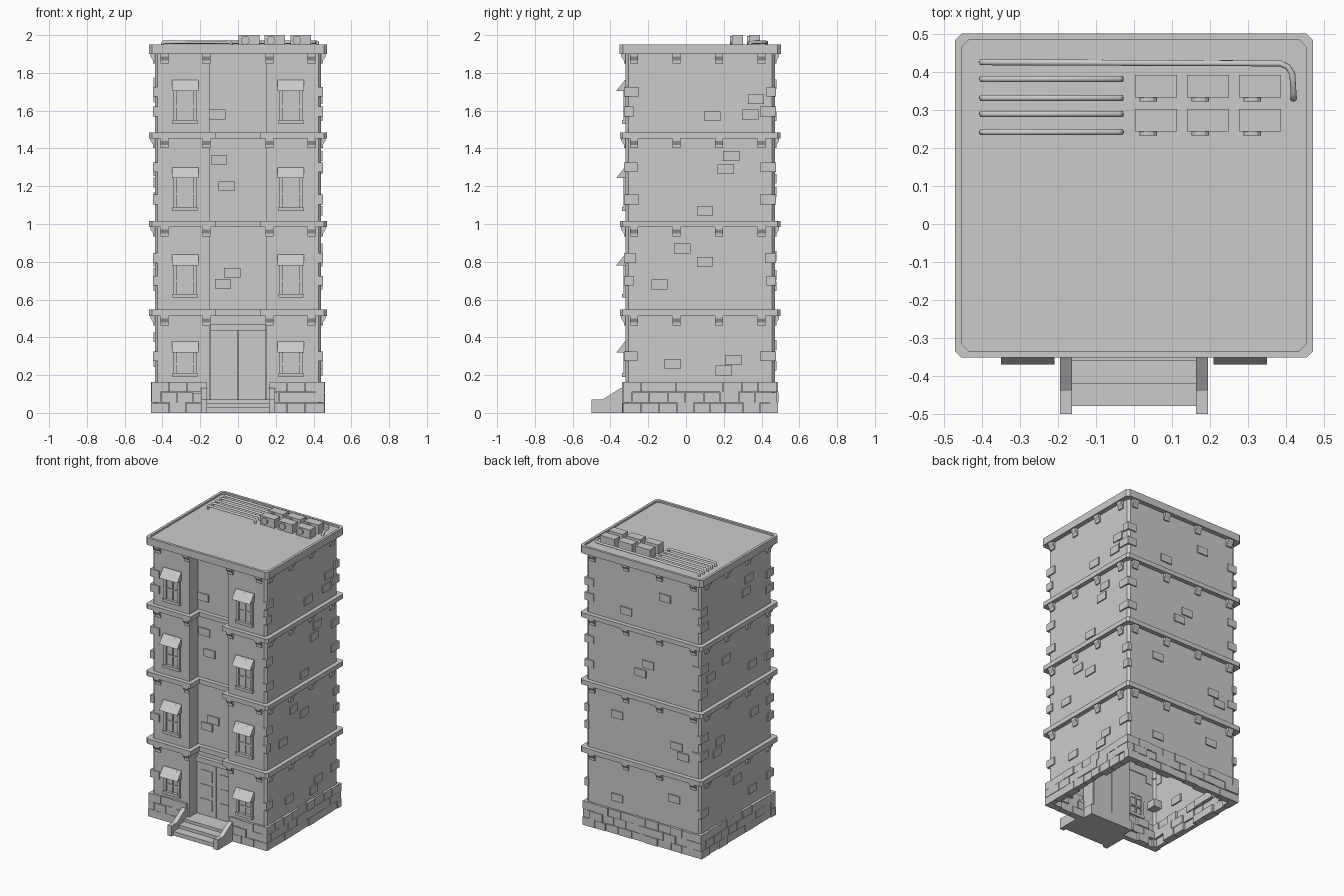
import bpy, bmesh, random
from math import radians
from mathutils import Matrix, Vector

if "Cube" in bpy.data.objects:
    bpy.data.objects.remove(bpy.data.objects["Cube"])

random.seed(4)
I = Matrix.Identity(4)
BANDS = [(0.513, 0.547), (0.984, 1.016), (1.453, 1.484)]
ROOF = (1.9, 1.95)

# wall frames: local x runs along the wall, local -y points outward
def frame(x, y, deg):
    return Matrix.Translation((x, y, 0)) @ Matrix.Rotation(radians(deg), 4, 'Z')
FRONT, RIGHT = frame(0, -0.32, 0), frame(0.44, 0, 90)
BACK, LEFT = frame(0, 0.47, 180), frame(-0.44, 0, -90)
RECESS = frame(0, -0.225, 0)


def finish(name, bm):
    bmesh.ops.recalc_face_normals(bm, faces=bm.faces)
    me = bpy.data.meshes.new(name)
    bm.to_mesh(me)
    bm.free()
    ob = bpy.data.objects.new(name, me)
    bpy.context.collection.objects.link(ob)
    return ob


def box(bm, x0, x1, y0, y1, z0, z1, m=I):
    mat = m @ Matrix.Translation(((x0 + x1) / 2, (y0 + y1) / 2, (z0 + z1) / 2)) \
        @ Matrix.Diagonal((x1 - x0, y1 - y0, z1 - z0, 1))
    bmesh.ops.create_cube(bm, size=1, matrix=mat)


def prism(bm, prof, x0, x1, m=I):
    """Extrude a (y, z) profile along x."""
    a = [bm.verts.new(m @ Vector((x0, y, z))) for y, z in prof]
    b = [bm.verts.new(m @ Vector((x1, y, z))) for y, z in prof]
    bm.faces.new(a)
    bm.faces.new(b[::-1])
    bridge(bm, a, b)


def bridge(bm, a, b):
    for i in range(len(a)):
        j = (i + 1) % len(a)
        bm.faces.new((a[i], a[j], b[j], b[i]))


def outline(o, notch=True, c=0.015):
    """Building plan grown by o, with clipped corners and an entrance recess."""
    x, f, b, n, r = 0.44 + o, -0.32 - o, 0.47 + o, 0.15 - o, -0.225 - o
    mid = [(-n, f), (-n, r), (n, r), (n, f)] if notch else []
    return [(-x, b - c), (-x, f + c), (-x + c, f)] + mid + \
        [(x - c, f), (x, f + c), (x, b - c), (x - c, b), (-x + c, b)]


def ring(bm, pts, z):
    return [bm.verts.new((x, y, z)) for x, y in pts]


# wall shell, open underneath
bm = bmesh.new()
bridge(bm, ring(bm, outline(0), 0.0), ring(bm, outline(0), 1.91))
finish("walls", bm)

# floor bands
bm = bmesh.new()
for z0, z1 in BANDS:
    loops = [ring(bm, outline(o), z) for o, z in
             ((-0.005, z0), (0.03, z0), (0.03, z1), (-0.005, z1))]
    for i in range(4):
        bridge(bm, loops[i], loops[(i + 1) % 4])
finish("floor_bands", bm)

# roof slab with a raised rim
bm = bmesh.new()
loops = [ring(bm, outline(o, False, 0.018), z) for o, z in
         ((0.032, ROOF[0]), (0.032, ROOF[1]), (0.014, ROOF[1]), (0.014, 1.938))]
for a, b in zip(loops, loops[1:]):
    bridge(bm, a, b)
bm.faces.new(loops[0])
bm.faces.new(loops[-1])
finish("roof", bm)

# brackets under every band and the roof
bm = bmesh.new()
PROF = [(0.005, 0), (-0.023, 0), (-0.023, -0.013), (-0.009, -0.034), (-0.009, -0.05), (0.005, -0.05)]
spots = [(FRONT, (-0.39, -0.167, 0.167, 0.39)), (BACK, (-0.39, -0.13, 0.13, 0.39)),
         (RIGHT, (-0.275, -0.05, 0.175, 0.4)), (LEFT, (-0.4, -0.175, 0.05, 0.275))]
for z in [b[0] for b in BANDS] + [ROOF[0]]:
    for m, us in spots:
        for u in us:
            prism(bm, PROF, u - 0.021, u + 0.021, m @ Matrix.Translation((0, 0, z)))
finish("brackets", bm)

# stone base: three staggered courses
bm = bmesh.new()
runs = [(FRONT, -0.458, -0.165), (FRONT, 0.165, 0.458), (BACK, -0.458, 0.458),
        (RIGHT, -0.335, 0.483), (LEFT, -0.483, 0.335)]
for m, u0, u1 in runs:
    for row in range(3):
        cuts, u = [u0], u0 + (0.05 if row % 2 else 0.095)
        while u < u1 - 0.03:
            cuts.append(u)
            u += random.uniform(0.08, 0.105)
        cuts.append(u1)
        for a, b in zip(cuts, cuts[1:]):
            out = random.uniform(0.011, 0.02)
            box(bm, a + 0.001, b - 0.001, -out, random.uniform(0.015, 0.04),
                row * 0.055, row * 0.055 + random.uniform(0.051, 0.055), m)
finish("base_stones", bm)

# loose raised bricks on the walls
bm = bmesh.new()
bricks = [
    (RECESS, [(-0.11, 1.58), (-0.03, 0.742), (-0.08, 0.684), (-0.1, 1.34), (-0.06, 1.2)]),
    (RIGHT, [(0.14, 1.57), (0.37, 1.66), (0.34, 1.58), (0.24, 1.36), (0.21, 1.29), (0.1, 1.07),
             (-0.02, 0.87), (-0.14, 0.68), (0.1, 0.8), (-0.07, 0.26), (0.25, 0.28), (0.2, 0.225)]),
    (BACK, [(-0.13, 1.57), (0.17, 1.74), (0.04, 1.24), (-0.02, 1.17), (-0.2, 0.83),
            (0.26, 0.73), (0.31, 0.67), (-0.2, 0.25), (0.24, 0.36)]),
    (LEFT, [(0.06, 1.75), (0.03, 1.67), (-0.19, 1.28), (-0.36, 1.22), (0.1, 1.14),
            (-0.26, 0.74), (-0.29, 0.67), (0.12, 0.8), (-0.07, 0.4), (0.1, 0.27)])]
for m, spots in bricks:
    for u, z in spots:
        box(bm, u - 0.043, u + 0.043, -0.008, 0.01, z - 0.026, z + 0.026, m)
# corner bricks wrapping the clipped edges
for sx in (-1, 1):
    for front in (True, False):
        for z in (0.3, 0.7, 0.82, 1.13, 1.3, 1.595, 1.7):
            ln = random.uniform(0.05, 0.09)
            xs = sorted((sx * 0.449, sx * (0.449 - random.choice((0.03, 0.07)))))
            ys = (-0.327, -0.327 + ln) if front else (0.477 - ln, 0.477)
            box(bm, *xs, *ys, z - 0.026, z + 0.026)
finish("raised_bricks", bm)

# windows with frames, glazing bars, sills and awnings
wf, aw = bmesh.new(), bmesh.new()
for k, zb in enumerate((0.19, 0.61, 1.07, 1.53)):
    top = 0.377 + 0.4617 * k
    for cx in (-0.28, 0.28):
        m = FRONT @ Matrix.Translation((cx, 0, 0))
        for s in (-1, 1):
            box(wf, s * 0.053 - 0.009, s * 0.053 + 0.009, -0.012, 0.01, zb, top - 0.01, m)
        box(wf, -0.044, 0.044, -0.012, 0.01, top - 0.035, top - 0.01, m)
        box(wf, -0.066, 0.066, -0.02, 0.01, zb, zb + 0.02, m)
        box(wf, -0.005, 0.005, -0.007, 0.01, zb, top - 0.02, m)
        zm = (zb + top - 0.05) / 2
        box(wf, -0.044, 0.044, -0.007, 0.01, zm - 0.005, zm + 0.005, m)
        prism(aw, [(0.005, top), (-0.004, top), (-0.05, top - 0.058), (0.005, top - 0.058)],
              -0.07, 0.07, m)
finish("window_frames", wf)
finish("awnings", aw)

# double door with lintel
bm = bmesh.new()
for s in (-1, 1):
    box(bm, *sorted((s * 0.002, s * 0.148)), -0.24, -0.22, 0.05, 0.435)
    for z in (0.11, 0.21, 0.31):
        box(bm, *sorted((s * 0.03, s * 0.12)), -0.244, -0.23, z, z + 0.075)
box(bm, -0.148, 0.148, -0.252, -0.22, 0.435, 0.47)
finish("entrance_door", bm)

# entrance steps and side walls
bm = bmesh.new()
for front, z0, z1 in ((-0.48, 0, 0.028), (-0.42, 0.028, 0.05), (-0.36, 0.05, 0.07)):
    box(bm, -0.167, 0.167, front, -0.22, z0, z1)
finish("steps", bm)
bm = bmesh.new()
cheek = [(-0.5, 0), (-0.5, 0.072), (-0.44, 0.072), (-0.345, 0.132), (-0.3, 0.132), (-0.3, 0)]
prism(bm, cheek, -0.195, -0.163)
prism(bm, cheek, 0.163, 0.195)
finish("step_side_walls", bm)

# rooftop cooling units
bm = bmesh.new()
for x in (0.003, 0.14, 0.277):
    for y in (0.243, 0.333):
        box(bm, x, x + 0.11, y, y + 0.06, 1.935, 2.0)
        bmesh.ops.create_cone(bm, cap_ends=True, segments=12, radius1=0.023, radius2=0.023, depth=0.02,
                              matrix=Matrix.Translation((x + 0.035, y, 1.972)) @ Matrix.Rotation(radians(90), 4, 'X'))
finish("cooling_units", bm)


# rooftop pipes
def pipe(name, pts):
    cu = bpy.data.curves.new(name, 'CURVE')
    cu.dimensions, cu.bevel_depth, cu.bevel_resolution, cu.use_fill_caps = '3D', 0.009, 1, True
    sp = cu.splines.new('POLY')
    sp.points.add(len(pts) - 1)
    for p, co in zip(sp.points, pts):
        p.co = (*co, 1)
    tmp = bpy.data.objects.new(name + "_path", cu)
    bpy.context.collection.objects.link(tmp)
    me = bpy.data.meshes.new_from_object(tmp.evaluated_get(bpy.context.evaluated_depsgraph_get()))
    bpy.data.objects.remove(tmp)
    bpy.context.collection.objects.link(bpy.data.objects.new(name, me))


Z, D = 1.962, 1.936
for i, y in enumerate((0.242, 0.29, 0.332, 0.382)):
    pipe(f"roof_pipe_{i + 1}", [(-0.4, y, D), (-0.4, y, 1.955), (-0.393, y, Z),
                                (-0.042, y, Z), (-0.035, y, 1.955), (-0.035, y, D)])
pipe("roof_pipe_long", [(-0.4, 0.426, D), (-0.4, 0.426, 1.955), (-0.393, 0.426, Z), (0.385, 0.423, Z),
                        (0.405, 0.414, Z), (0.417, 0.395, Z), (0.42, 0.345, Z), (0.42, 0.33, D)])
